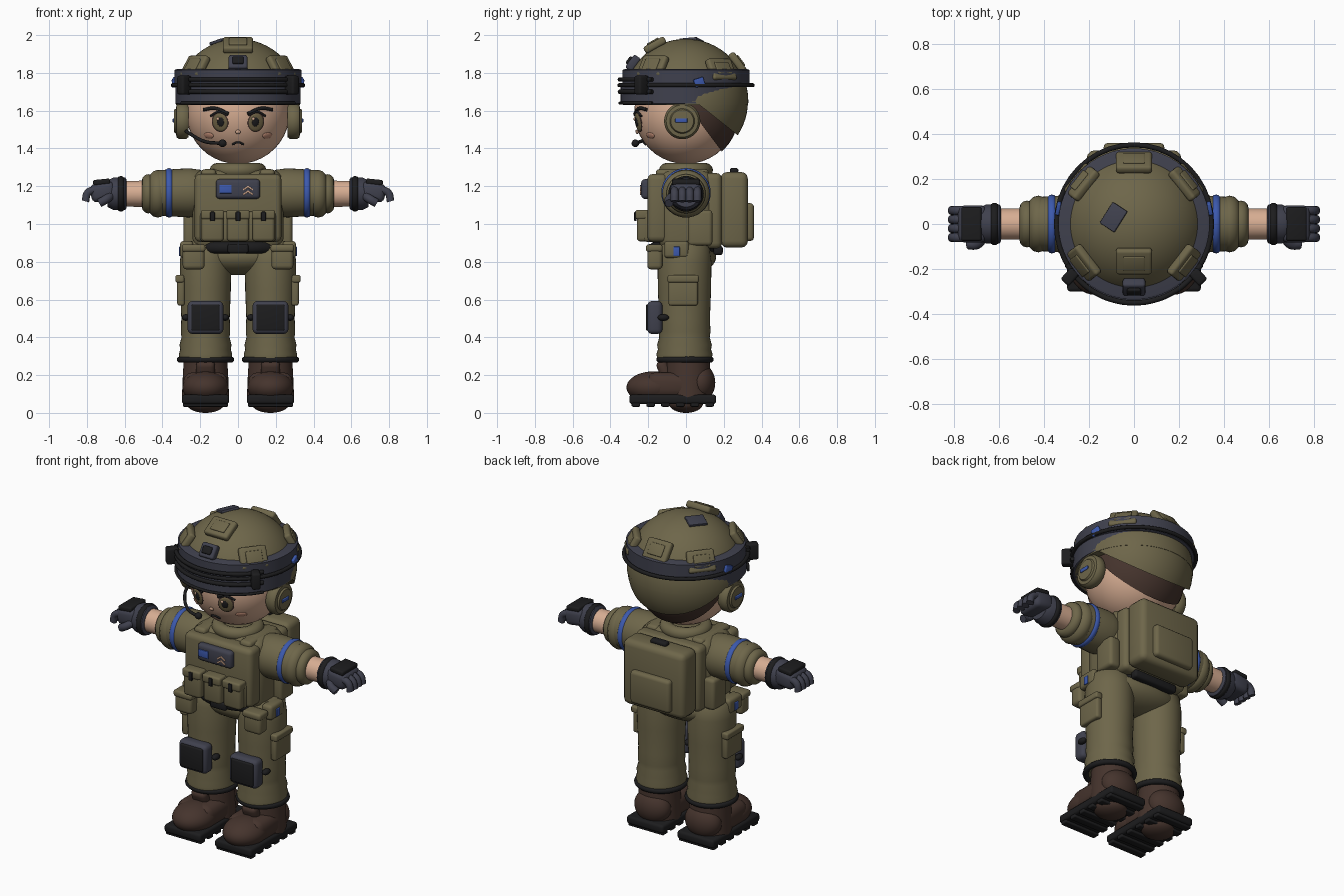
import bpy, bmesh, math
from mathutils import Vector, Matrix, Euler

cube = bpy.data.objects.get("Cube")
if cube:
    bpy.data.objects.remove(cube, do_unlink=True)

def material(name, *rgb):
    m = bpy.data.materials.new(name)
    m.use_nodes = True
    m.diffuse_color = (*rgb, 1)
    m.node_tree.nodes["Principled BSDF"].inputs["Base Color"].default_value = (*rgb, 1)
    return m

OLIVE = material("olive cloth", .155, .133, .068)
NAVY = material("slate navy", .05, .052, .075)
BLACK = material("black rubber", .012, .012, .013)
BROWN = material("dark brown leather", .06, .034, .026)
SKIN = material("skin", .68, .42, .29)
BLUE = material("blue", .045, .1, .42)
BLUSH = material("blush", .5, .25, .17)
IRIS = material("hazel iris", .16, .125, .06)

def finish(name, bm, mat, matrix=Matrix()):
    bmesh.ops.recalc_face_normals(bm, faces=bm.faces[:])
    bm.transform(matrix)
    me = bpy.data.meshes.new(name)
    bm.to_mesh(me)
    bm.free()
    me.materials.append(mat)
    me.shade_smooth()
    me.set_sharp_from_angle(angle=math.radians(40))
    ob = bpy.data.objects.new(name, me)
    bpy.context.collection.objects.link(ob)
    return ob

def box(name, c, size, mat, bevel=.015, rot=(0, 0, 0), frame=None):
    bm = bmesh.new()
    bmesh.ops.create_cube(bm, size=1)
    bm.transform(Matrix.Diagonal((*size, 1)))
    bmesh.ops.bevel(bm, geom=bm.edges[:], offset=min(bevel, min(size) * .45), segments=3,
                    profile=.5, affect='EDGES')
    local = Matrix.Translation(c) @ Euler(rot).to_matrix().to_4x4()
    return finish(name, bm, mat, (frame or Matrix()) @ local)

def ball(name, c, r, mat, frame=None, cut=None, seg=40):
    bm = bmesh.new()
    bmesh.ops.create_uvsphere(bm, u_segments=seg, v_segments=seg // 2, radius=1)
    bm.transform((frame or Matrix()) @ Matrix.Translation(c) @ Matrix.Diagonal((*r, 1)))
    if cut:  # keep only the side the plane normal points to
        bmesh.ops.bisect_plane(bm, geom=bm.verts[:] + bm.edges[:] + bm.faces[:],
                               plane_co=cut[0], plane_no=cut[1], clear_inner=True)
        bmesh.ops.holes_fill(bm, edges=[e for e in bm.edges if e.is_boundary])
    return finish(name, bm, mat)

def lathe(name, profile, mat, c=(0, 0, 0), axis='Z', scale=(1, 1), side=1, seg=40):
    """Profile of (radius, height) turned about an axis; axis X follows the arm."""
    bm = bmesh.new()
    rings = [[bm.verts.new((r * math.cos(a) * scale[0], r * math.sin(a) * scale[1], h))
              for a in (i * math.tau / seg for i in range(seg))] for r, h in profile]
    for lo, hi in zip(rings, rings[1:]):
        for i in range(seg):
            j = (i + 1) % seg
            bm.faces.new((lo[i], lo[j], hi[j], hi[i]))
    bmesh.ops.remove_doubles(bm, verts=bm.verts[:], dist=1e-5)
    bmesh.ops.holes_fill(bm, edges=[e for e in bm.edges if e.is_boundary])
    turn = Matrix.Rotation(side * math.pi / 2, 4, 'Y') if axis == 'X' else Matrix()
    return finish(name, bm, mat, Matrix.Translation(c) @ turn)

def ring(name, R, r, mat, c, axis='Z', scale=(1, 1), stretch=1):
    pts = [(R + r * math.cos(t), r * stretch * math.sin(t))
           for t in (i * math.tau / 12 for i in range(13))]
    return lathe(name, pts, mat, c, axis, scale)

def tube(name, pts, r, mat):
    cu = bpy.data.curves.new(name, 'CURVE')
    cu.dimensions, cu.bevel_depth, cu.bevel_resolution = '3D', r, 3
    cu.use_fill_caps, cu.resolution_u = True, 6
    sp = cu.splines.new('BEZIER')
    sp.bezier_points.add(len(pts) - 1)
    for p, co in zip(sp.bezier_points, pts):
        p.co = co
        p.handle_left_type = p.handle_right_type = 'AUTO'
    cu.materials.append(mat)
    ob = bpy.data.objects.new(name, cu)
    bpy.context.collection.objects.link(ob)

# Head and hair
HEAD, HR = Vector((0, 0, 1.592)), .274
ball("head", HEAD, (HR,) * 3, SKIN)
ball("hair", HEAD, (HR + .008,) * 3, BROWN, cut=((0, .11, 1.49), (0, .8, .6)))

def on_face(x, z, lift=0):
    z -= HEAD.z
    d = Vector((x, -math.sqrt(HR * HR - x * x - z * z), z)).normalized()
    return HEAD + d * (HR + lift), d

def spot(name, x, z, rx, rz, mat, lift):
    p, d = on_face(x, z, lift)
    frame = Matrix.Translation(p) @ d.to_track_quat('Z', 'Y').to_matrix().to_4x4()
    ball(name, (0, 0, 0), (rx, rz, .007), mat, frame, seg=24)

# Face
for s, n in ((1, "left"), (-1, "right")):
    spot(n + "_eye_rim", s * .095, 1.54, .047, .054, BROWN, 0)
    spot(n + "_eye_iris", s * .094, 1.539, .041, .048, IRIS, .003)
    spot(n + "_eye_pupil", s * .09, 1.542, .02, .026, BLACK, .007)
    spot(n + "_eye_glint", s * .09 - .012, 1.558, .008, .009, SKIN, .011)
    spot(n + "_cheek", s * .155, 1.468, .032, .018, BLUSH, -.001)
    tube(n + "_eyebrow", [on_face(s * x, z, .002)[0] for x, z in
                          ((.18, 1.605), (.12, 1.612), (.05, 1.583))], .009, BLACK)
    tube(n + "_eyelash", [on_face(s * x, z, .004)[0] for x, z in
                          ((.143, 1.572), (.1, 1.593), (.055, 1.577))], .006, BLACK)
spot("nose", 0, 1.49, .014, .012, SKIN, .006)
tube("mouth", [on_face(x, z, .001)[0] for x, z in ((-.03, 1.422), (0, 1.433), (.03, 1.422))], .006, BLACK)

# Helmet
HC, R = Vector((0, 0, 1.65)), .33
ball("helmet_shell", HC, (R,) * 3, OLIVE, cut=((0, 0, 1.63), (0, 0, 1)), seg=64)
ball("helmet_rear", HC, (R - .002,) * 3, OLIVE, cut=((0, .11, 1.6), (0, .62, .78)), seg=64)
lathe("helmet_band", [(.325, 1.725), (.336, 1.73), (.336, 1.815), (.325, 1.82)], NAVY, seg=64)
lathe("goggle_visor", [(.318, 1.63), (.332, 1.638), (.332, 1.73)], NAVY, (0, -.014, 0), seg=64)
ring("goggle_strap", .345, .011, BLACK, (0, 0, 1.735), scale=(1, 1.02))
for z, r in ((1.765, .012), (1.7, .012), (1.64, .008)):
    tube("goggle_frame", [(.345 * math.sin(a), -.008 - .342 * math.cos(a), z)
                          for a in (math.radians(k) for k in range(-60, 61, 15))], r, BLACK)

def helmet_frame(x, y):
    d = Vector((x, y, math.sqrt(R * R - x * x - y * y))).normalized()
    return Matrix.Translation(HC + d * R) @ d.to_track_quat('Z', 'Y').to_matrix().to_4x4()

for x, y in ((0, -.16), (0, .265), (.225, .18), (-.225, .18), (.22, -.17), (-.22, -.17)):
    f = helmet_frame(x, y)
    box("helmet_pouch", (0, 0, .01), (.16, .125, .04), OLIVE, .014, frame=f)
    box("helmet_pouch_panel", (0, 0, .03), (.095, .07, .014), OLIVE, .005, frame=f)
f = helmet_frame(0, -.268)
box("camera_mount", (0, 0, .015), (.1, .085, .045), NAVY, .012, frame=f)
box("camera_lens", (0, 0, .04), (.06, .045, .02), BLACK, .008, frame=f)
box("helmet_top_plate", (0, 0, .002), (.11, .08, .016), NAVY, .004, (0, 0, -.25), helmet_frame(-.09, .03))

# Headset
for s, n in ((1, "left"), (-1, "right")):
    lathe(n + "_ear_cup", [(.085, 0), (.096, .015), (.096, .05), (.085, .064), (.066, .066),
                           (.06, .076), (.02, .078)], OLIVE, (s * .262, -.02, 1.545), 'X', side=s)
    box(n + "_ear_tag", (s * .341, -.025, 1.548), (.01, .065, .022), BLUE, .004)
    box(n + "_goggle_buckle", (s * .285, -.235, 1.735), (.05, .07, .1), BLACK, .012, (0, 0, s * .75))
    box(n + "_strap_tag", (s * .337, .07, 1.75), (.018, .055, .045), BLUE, .005, (.3, 0, s * .2))
tube("microphone_arm", [(-.285, -.06, 1.5), (-.25, -.16, 1.475), (-.17, -.245, 1.435), (-.085, -.275, 1.427)],
     .009, BLACK)
ball("microphone", (-.082, -.268, 1.427), (.022, .02, .02), BLACK, seg=20)

# Torso and vest
box("torso", (0, 0, 1.07), (.48, .29, .44), OLIVE, .07)
ring("collar", .105, .038, OLIVE, (0, 0, 1.285), scale=(1.05, 1))
box("vest_front", (0, -.15, 1.085), (.46, .11, .36), OLIVE, .03)
box("vest_lower_panel", (0, -.18, .985), (.4, .09, .16), OLIVE, .02)
box("vest_back", (0, .14, 1.07), (.44, .1, .4), OLIVE, .03)
box("chest_patch", (0, -.21, 1.185), (.235, .055, .105), NAVY, .02)
box("patch_flag", (-.066, -.24, 1.185), (.065, .008, .045), BLUE, .003)
for z in (1.165, 1.19):
    for s in (1, -1):
        box("patch_chevron", (.053 + s * .012, -.24, z), (.034, .008, .009), SKIN, .002, (0, s * .6, 0))
for x in (-.135, 0, .135):
    box("magazine_pouch", (x, -.22, .99), (.118, .08, .165), OLIVE, .018)
    box("magazine_flap", (x, -.225, 1.05), (.124, .085, .05), OLIVE, .012)
    box("magazine_clip", (x, -.268, 1.04), (.024, .012, .05), BLACK, .004)
ring("belt", .215, .03, BLACK, (0, -.01, .875), scale=(1, .74))
box("belt_buckle", (0, -.185, .87), (.11, .03, .05), BLACK, .012)

# Backpack
box("backpack", (0, .255, 1.075), (.42, .145, .4), OLIVE, .035)
box("backpack_pocket", (0, .33, 1.01), (.27, .06, .2), OLIVE, .02)
box("backpack_handle", (0, .255, 1.282), (.11, .045, .03), BLACK, .013)
box("backpack_roll", (0, .17, .86), (.3, .05, .05), BLACK, .015)

# Hips
ball("hips", (0, .01, .83), (.27, .15, .1), OLIVE)

# Arms, legs and everything worn on them
for s, n in ((1, "left"), (-1, "right")):
    box(n + "_shoulder_strap", (s * .155, -.02, 1.265), (.08, .28, .05), OLIVE, .02)
    box(n + "_side_pouch", (s * .25, .075, .98), (.075, .13, .19), OLIVE, .02)
    lathe(n + "_sleeve", [(.1, .16), (.122, .2), (.13, .26), (.126, .33), (.12, .42)], OLIVE,
          (0, 0, 1.165), 'X', side=s)
    ring(n + "_arm_band", .109, .022, BLUE, (s * .365, 0, 1.165), 'X')
    ring(n + "_rolled_sleeve", .08, .046, OLIVE, (s * .425, 0, 1.16), 'X')
    ring(n + "_sleeve_hem", .07, .034, OLIVE, (s * .475, 0, 1.16), 'X')
    lathe(n + "_forearm", [(.07, .42), (.068, .62)], SKIN, (0, 0, 1.16), 'X', side=s)
    lathe(n + "_glove_cuff", [(.075, .59), (.086, .597), (.086, .66), (.07, .69)], NAVY,
          (0, 0, 1.16), 'X', side=s)
    ring(n + "_cuff_strap", .08, .014, BLACK, (s * .62, 0, 1.16), 'X', stretch=1.3)
    box(n + "_palm", (s * .715, 0, 1.17), (.13, .165, .1), NAVY, .03, (0, s * .15, 0))
    box(n + "_hand_plate", (s * .722, 0, 1.222), (.09, .15, .03), BLACK, .01, (0, s * .1, 0))
    for y in (-.06, -.02, .02, .06):
        tube(n + "_finger", [(s * x, y, z) for x, z in ((.75, 1.185), (.795, 1.165), (.808, 1.12))],
             .021, NAVY)
    tube(n + "_thumb", [(s * .67, -.06, 1.15), (s * .7, -.09, 1.13), (s * .735, -.09, 1.11)], .023, NAVY)

    cx = s * .172
    lathe(n + "_trouser_leg", [(.1, .91), (.13, .88), (.14, .8), (.138, .65), (.132, .5), (.135, .43),
                               (.131, .4), (.142, .36), (.138, .335), (.146, .31), (.14, .28)],
          OLIVE, (cx, -.008, 0), scale=(.97, 1.02))
    ring(n + "_ankle_band", .136, .016, BLACK, (cx, -.005, .282))
    box(n + "_hip_pouch", (s * .235, -.165, .82), (.115, .08, .12), OLIVE, .02)
    box(n + "_hip_pouch_flap", (s * .235, -.168, .872), (.125, .088, .04), OLIVE, .014)
    box(n + "_holster", (s * .272, -.05, .865), (.07, .13, .09), OLIVE, .018)
    box(n + "_hip_tag", (s * .306, -.05, .855), (.012, .034, .05), BLUE, .004)
    box(n + "_cargo_pocket", (s * .302, -.015, .645), (.04, .155, .155), OLIVE, .013)
    box(n + "_cargo_flap", (s * .308, -.015, .71), (.046, .165, .04), OLIVE, .01)
    box(n + "_knee_pad", (cx, -.165, .505), (.19, .08, .175), NAVY, .025)
    box(n + "_knee_plate", (cx, -.203, .505), (.15, .02, .14), BLACK, .008)
    for t in (1, -1):
        ball(n + "_knee_strap", (cx + t * .105, -.12, .505), (.02, .03, .018), BLACK, seg=16)

    # Boots
    lathe(n + "_boot_shaft", [(.125, .08), (.12, .2), (.115, .28)], BROWN, (cx, .01, 0))
    ball(n + "_boot_toe", (cx, -.17, .135), (.122, .145, .085), BROWN)
    box(n + "_boot_upper", (cx, -.06, .145), (.235, .3, .14), BROWN, .05)
    ball(n + "_boot_heel", (cx, .075, .16), (.115, .08, .1), BROWN)
    box(n + "_boot_tongue", (cx, -.115, .225), (.1, .06, .11), BROWN, .025, (.4, 0, 0))
    box(n + "_sole", (cx, -.07, .072), (.25, .46, .05), BLACK, .015)
    for k in range(6):
        box(n + "_tread", (cx, -.265 + k * .078, .045), (.24, .045, .025), BLACK, .006)
    ball(n + "_sole_bump", (cx, 0, .05), (.1, .09, .05), BROWN)
